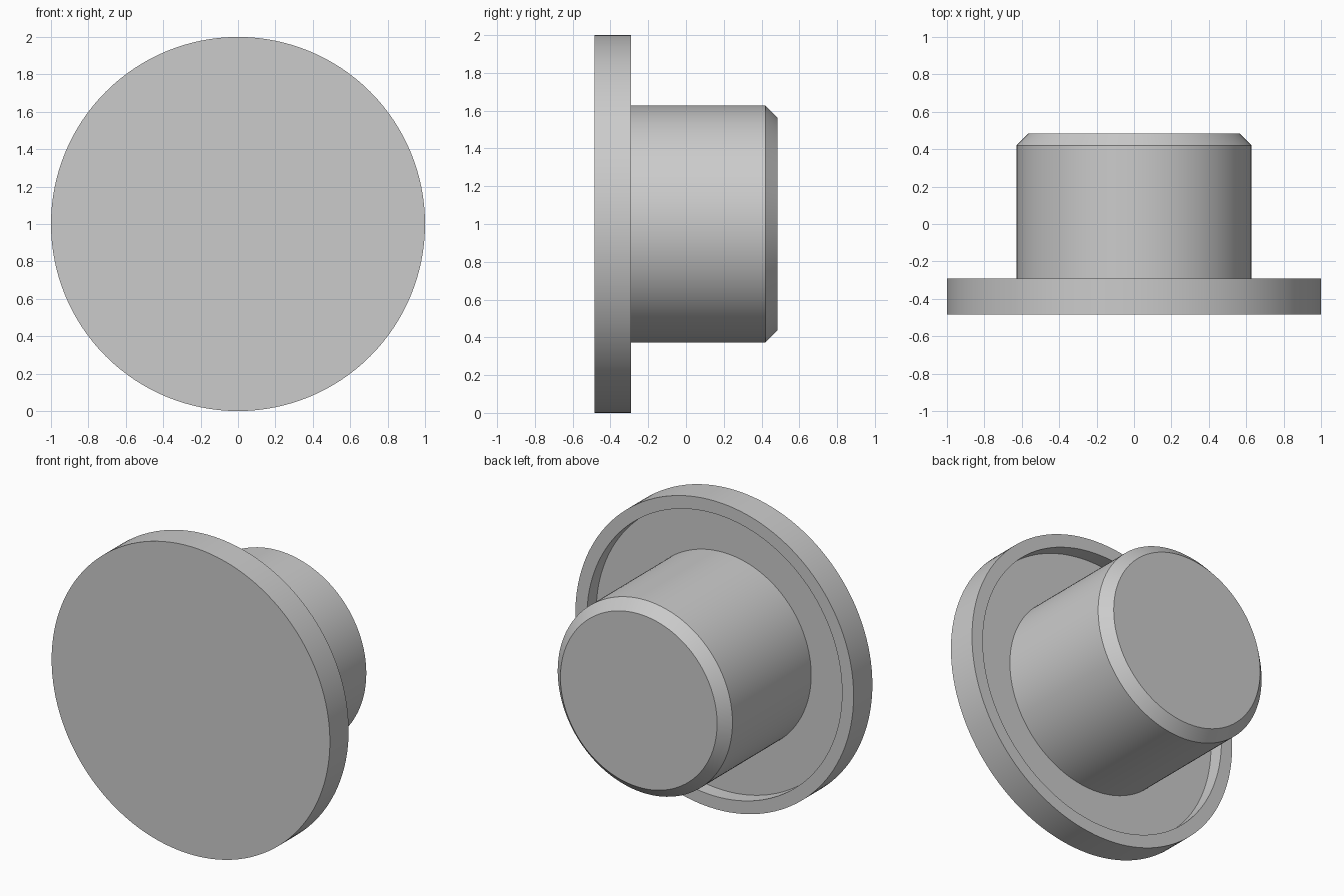
import bpy, bmesh, math
from mathutils import Vector

cube = bpy.data.objects.get("Cube")
if cube:
    bpy.data.objects.remove(cube, do_unlink=True)

# Single material
grey = bpy.data.materials.new("plain grey")
grey.use_nodes = True
colour = (0.6, 0.6, 0.6, 1)
grey.diffuse_color = colour
grey.node_tree.nodes["Principled BSDF"].inputs["Base Color"].default_value = colour

AXIS_HEIGHT = 1.0
SEGMENTS = 128


def revolve(name, profile):
    """Spin (radius, y) points around the horizontal y axis into a closed solid."""
    bm = bmesh.new()
    verts = [bm.verts.new((r, y, 0)) for r, y in profile]
    edges = [bm.edges.new(pair) for pair in zip(verts, verts[1:])]
    bmesh.ops.spin(bm, geom=verts + edges, cent=(0, 0, 0), axis=(0, 1, 0),
                   angle=math.tau, steps=SEGMENTS)
    bmesh.ops.remove_doubles(bm, verts=bm.verts, dist=0.0001)
    bmesh.ops.recalc_face_normals(bm, faces=bm.faces)
    bmesh.ops.translate(bm, verts=bm.verts, vec=Vector((0, 0, AXIS_HEIGHT)))
    mesh = bpy.data.meshes.new(name)
    bm.to_mesh(mesh)
    bm.free()
    mesh.materials.append(grey)
    obj = bpy.data.objects.new(name, mesh)
    bpy.context.collection.objects.link(obj)
    bpy.ops.object.select_all(action="DESELECT")
    obj.select_set(True)
    bpy.context.view_layer.objects.active = obj
    bpy.ops.object.shade_smooth_by_angle(angle=math.radians(30))
    return obj


# Wide front disc with a raised rim around a recessed back
revolve("flange", [(0, -0.485), (1, -0.485), (1, -0.292),
                   (0.917, -0.292), (0.917, -0.388), (0, -0.388)])

# Solid plug with a chamfered end, rooted inside the flange
revolve("plug", [(0, -0.43), (0.628, -0.43), (0.628, 0.42),
                 (0.563, 0.485), (0, 0.485)])
